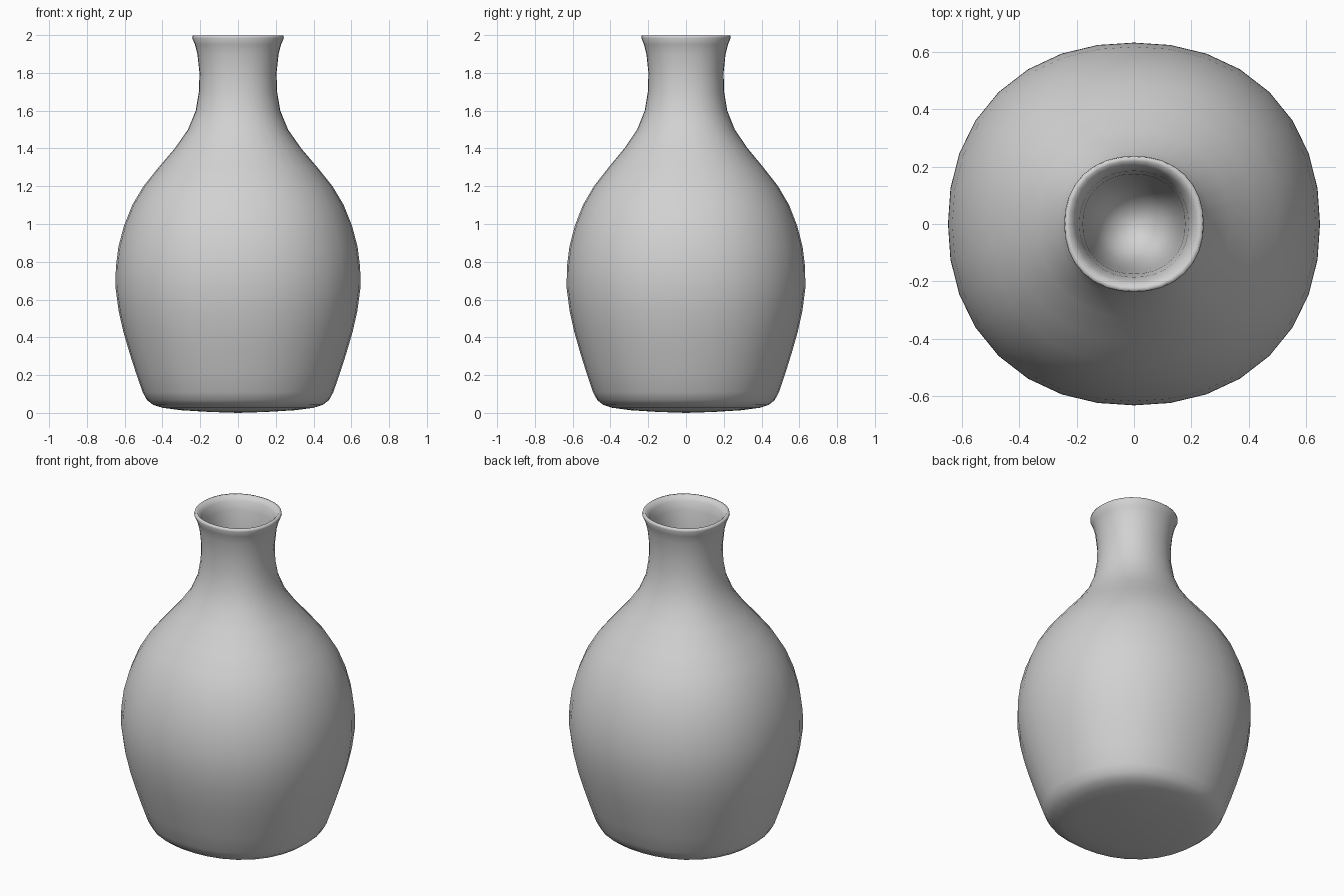
import bpy, bmesh
from math import sin, cos, pi

if "Cube" in bpy.data.objects:
    bpy.data.objects.remove(bpy.data.objects["Cube"])

SEGMENTS = 32
DEPTH_RATIO = 0.975   # slightly narrower front to back
SQUARENESS = 2.18     # superellipse exponent of the rounded section

# Outer wall (radius, height), foot to lip
outer = [(0.15, 0.005), (0.3, 0.014), (0.4, 0.027), (0.45, 0.043), (0.482, 0.068),
         (0.505, 0.11), (0.543, 0.22), (0.575, 0.32), (0.607, 0.43), (0.632, 0.54),
         (0.648, 0.66), (0.647, 0.77), (0.633, 0.88), (0.604, 0.99), (0.56, 1.1),
         (0.5, 1.2), (0.42, 1.3), (0.335, 1.4), (0.265, 1.5), (0.224, 1.6),
         (0.207, 1.7), (0.204, 1.8), (0.215, 1.9), (0.228, 1.95), (0.243, 1.985)]
# Rounded lip and tapering inner well
inner = [(0.24, 1.998), (0.225, 1.998), (0.205, 1.97), (0.19, 1.92), (0.178, 1.82),
         (0.17, 1.7), (0.158, 1.55), (0.135, 1.42), (0.1, 1.34), (0.05, 1.3)]


def ring(bm, radius, height):
    verts = []
    for i in range(SEGMENTS):
        a = 2 * pi * i / SEGMENTS
        c, s = cos(a), sin(a)
        r = radius / (abs(c) ** SQUARENESS + abs(s) ** SQUARENESS) ** (1 / SQUARENESS)
        verts.append(bm.verts.new((r * c, r * s * DEPTH_RATIO, height)))
    return verts


# Vase body: one continuous skin from foot centre to well floor
bm = bmesh.new()
rings = [ring(bm, r, z) for r, z in outer + inner]
foot = bm.verts.new((0, 0, 0))
floor = bm.verts.new((0, 0, 1.285))
for i in range(SEGMENTS):
    j = (i + 1) % SEGMENTS
    for low, high in zip(rings, rings[1:]):
        bm.faces.new((low[i], low[j], high[j], high[i]))
    bm.faces.new((foot, rings[0][j], rings[0][i]))
    bm.faces.new((floor, rings[-1][i], rings[-1][j]))
bmesh.ops.recalc_face_normals(bm, faces=bm.faces)
for face in bm.faces:
    face.smooth = True

mesh = bpy.data.meshes.new("vase_body")
bm.to_mesh(mesh)
bm.free()
vase = bpy.data.objects.new("vase_body", mesh)
bpy.context.collection.objects.link(vase)

# Plain grey ceramic
grey = bpy.data.materials.new("grey_ceramic")
grey.use_nodes = True
color = (0.64, 0.64, 0.64, 1)
grey.diffuse_color = color
grey.node_tree.nodes["Principled BSDF"].inputs["Base Color"].default_value = color
mesh.materials.append(grey)
